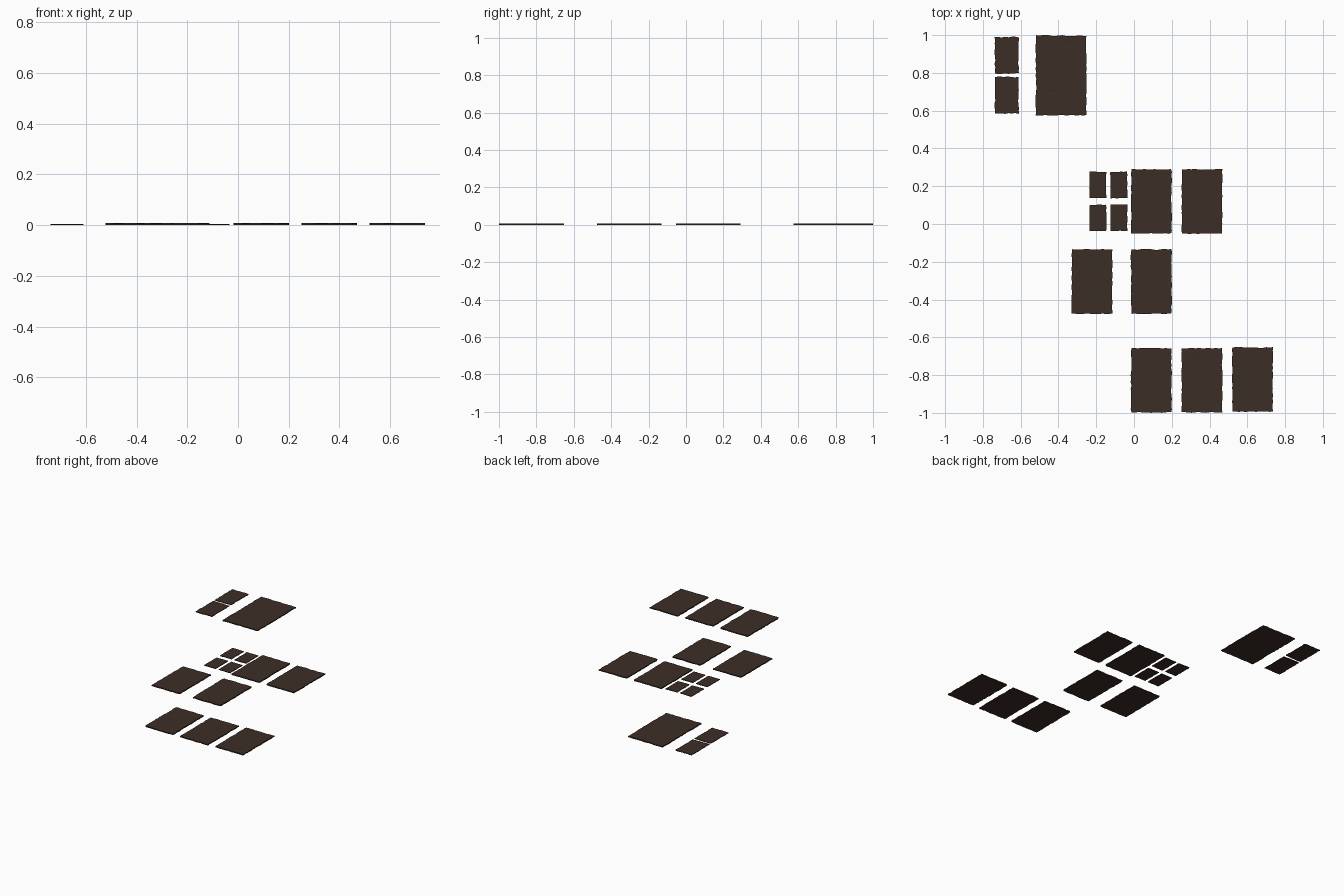
import bpy, bmesh, random

if "Cube" in bpy.data.objects:
    bpy.data.objects.remove(bpy.data.objects["Cube"])

random.seed(4)

brown = bpy.data.materials.new("dark brown")
brown.diffuse_color = (0.045, 0.027, 0.019, 1)
brown.use_nodes = True
brown.node_tree.nodes["Principled BSDF"].inputs["Base Color"].default_value = brown.diffuse_color


def rough_panel(name, x0, x1, y0, y1, thick, wobble):
    """Thin rectangular slab with slightly ragged edges and an uneven top."""
    w, h = x1 - x0, y1 - y0
    nx, ny = max(4, round(w / 0.018)), max(6, round(h / 0.018))
    bm = bmesh.new()
    rows = []
    for j in range(ny + 1):
        row = []
        for i in range(nx + 1):
            x, y = x0 + w * i / nx, y0 + h * j / ny
            # ragged border, always cut inwards
            if i in (0, nx):
                x += random.uniform(0, wobble) * (1 if i == 0 else -1)
            if j in (0, ny):
                y += random.uniform(0, wobble) * (1 if j == 0 else -1)
            row.append(bm.verts.new((x, y, thick - random.uniform(0, thick * 0.12))))
        rows.append(row)
    top = [bm.faces.new((rows[j][i], rows[j][i + 1], rows[j + 1][i + 1], rows[j + 1][i]))
           for j in range(ny) for i in range(nx)]
    # rim walls and flat underside
    border = [e for e in bm.edges if e.is_boundary]
    new = bmesh.ops.extrude_edge_only(bm, edges=border)["geom"]
    for v in (g for g in new if isinstance(g, bmesh.types.BMVert)):
        v.co.z = 0
    bmesh.ops.holes_fill(bm, edges=[e for e in bm.edges if e.is_boundary], sides=0)
    bmesh.ops.recalc_face_normals(bm, faces=bm.faces)
    me = bpy.data.meshes.new(name)
    bm.to_mesh(me)
    bm.free()
    me.materials.append(brown)
    bpy.context.collection.objects.link(bpy.data.objects.new(name, me))


# large panel at the back
rough_panel("large_panel", -0.522, -0.25, 0.573, 1.0, 0.008, 0.005)

# two small panels beside it
for k, (y0, y1) in enumerate([(0.582, 0.781), (0.794, 0.992)]):
    rough_panel(f"small_panel_{k}", -0.739, -0.609, y0, y1, 0.005, 0.005)

# block of four tiny panels
for x in (-0.237, -0.126):
    for y in (-0.038, 0.136):
        rough_panel(f"tiny_panel_{x}_{y}", x, x + 0.092, y, y + 0.142, 0.004, 0.003)

# medium panels, placed by their left and front edges
for k, (x, y) in enumerate([(-0.018, -0.053), (0.25, -0.053),
                            (-0.332, -0.477), (-0.018, -0.477),
                            (-0.018, -1.0), (0.25, -1.0), (0.518, -0.996)]):
    rough_panel(f"medium_panel_{k}", x, x + 0.219, y, y + 0.345, 0.008, 0.005)
